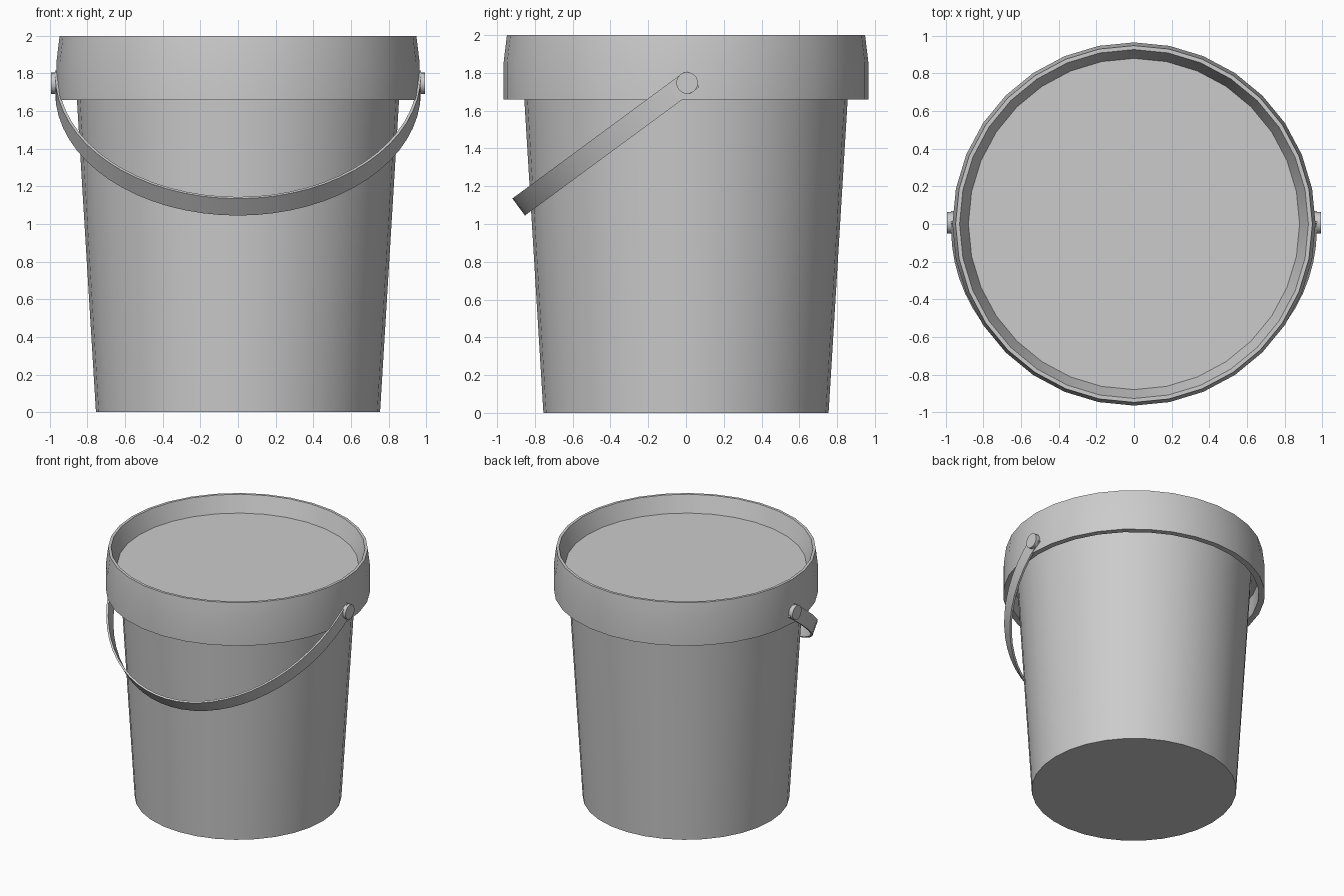
import bpy, bmesh, math
from mathutils import Vector

if "Cube" in bpy.data.objects:
    bpy.data.objects.remove(bpy.data.objects["Cube"])

SEG = 32


def finish(name, bm, angle=35):
    bmesh.ops.recalc_face_normals(bm, faces=bm.faces[:])
    me = bpy.data.meshes.new(name)
    bm.to_mesh(me)
    bm.free()
    ob = bpy.data.objects.new(name, me)
    bpy.context.collection.objects.link(ob)
    bpy.ops.object.select_all(action='DESELECT')
    ob.select_set(True)
    bpy.context.view_layer.objects.active = ob
    bpy.ops.object.shade_smooth_by_angle(angle=math.radians(angle))
    return ob


def lathe(name, profile):
    """Revolve (radius, z) points about z and cap the open ends."""
    bm = bmesh.new()
    rings = [[bm.verts.new((r * math.cos(2 * math.pi * i / SEG),
                            r * math.sin(2 * math.pi * i / SEG), z))
              for i in range(SEG)] for r, z in profile]
    for a, b in zip(rings, rings[1:]):
        for i in range(SEG):
            j = (i + 1) % SEG
            bm.faces.new((a[i], a[j], b[j], b[i]))
    bm.faces.new(rings[0])
    bm.faces.new(rings[-1])
    return finish(name, bm, 25)


# Tapered bucket body
lathe("bucket_body", [(0.755, 0), (0.867, 1.84)])

# Lid with hanging skirt, raised lip and recessed disc
lathe("lid", [(0.86, 1.82), (0.92, 1.82), (0.92, 1.66), (0.965, 1.66),
              (0.965, 1.86), (0.948, 2.0), (0.927, 2.0), (0.88, 1.87)])

# Strap handle: half ellipse swung down towards the front
pivot = Vector((0, 0.006, 1.747))
down = Vector((0, -0.805, -0.593))
side = Vector((0, -0.593, 0.805)) * 0.056
path = [(1, -0.035)] + [(math.cos(t), math.sin(t)) for t in
                        (math.pi * i / 32 for i in range(33))] + [(-1, -0.035)]
bm = bmesh.new()
sections = []
for u, v in path:
    outer = pivot + Vector((0.972 * u, 0, 0)) + down * 1.108 * v
    inner = pivot + Vector((0.957 * u, 0, 0)) + down * 1.093 * v
    sections.append([bm.verts.new(p) for p in
                     (outer + side, outer - side, inner - side, inner + side)])
for a, b in zip(sections, sections[1:]):
    for i in range(4):
        j = (i + 1) % 4
        bm.faces.new((a[i], a[j], b[j], b[i]))
bm.faces.new(sections[0])
bm.faces.new(sections[-1])
finish("handle", bm)

# Pivot pins on both sides
for s, label in ((-1, "left"), (1, "right")):
    bpy.ops.mesh.primitive_cylinder_add(vertices=24, radius=0.057, depth=0.055,
                                        location=(s * 0.966, pivot.y, pivot.z),
                                        rotation=(0, math.pi / 2, 0))
    bpy.context.object.name = "pin_" + label
    bpy.ops.object.shade_smooth_by_angle(angle=math.radians(35))
